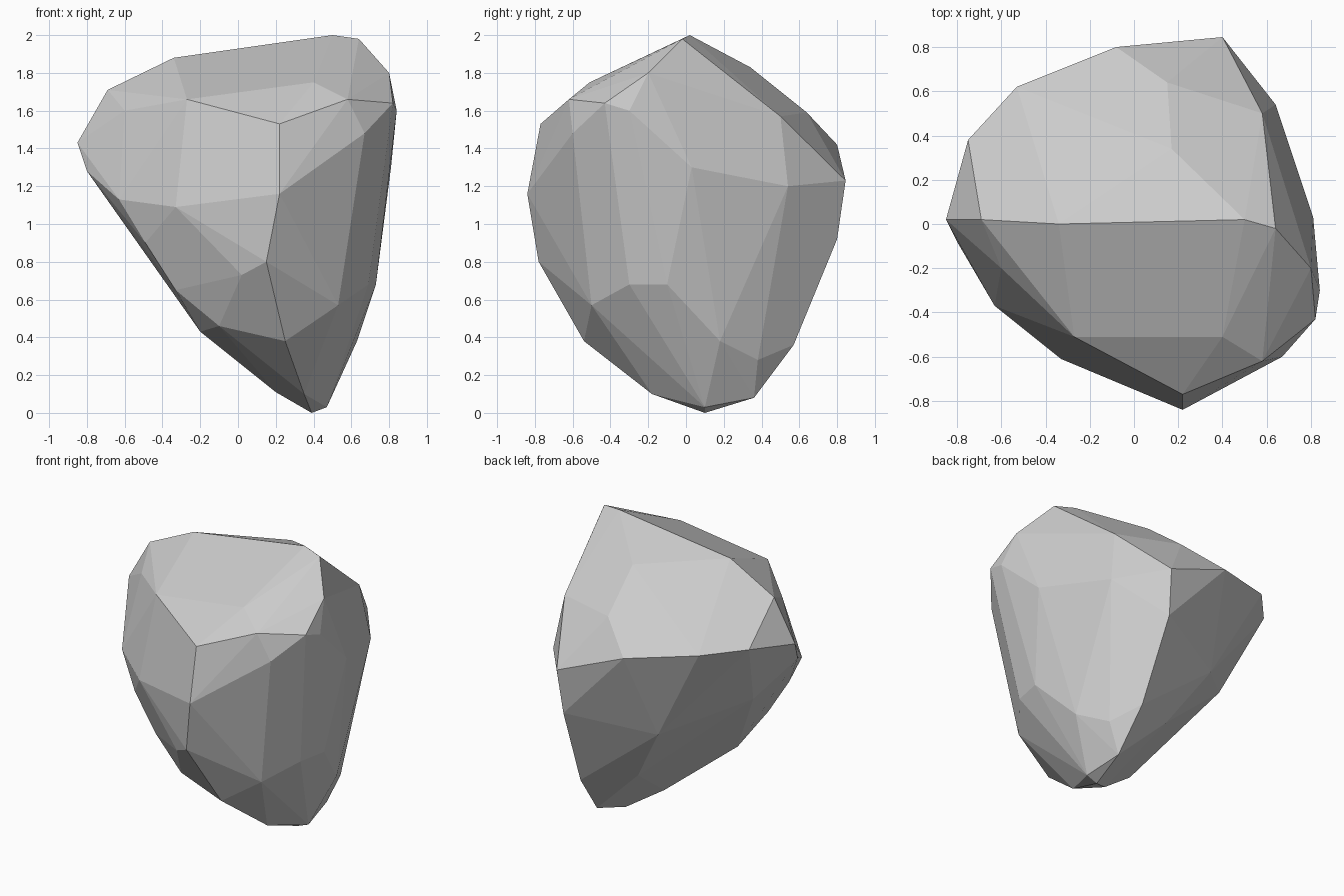
import bpy, bmesh, math

# Corner points of the rock, grouped in bands from the top down
crown = [(-.69, .02, 1.71), (-.34, 0, 1.88), (.5, .02, 2), (.64, -.02, 1.98),
         (.80, -.2, 1.8), (.17, .34, 1.83), (-.2, .5, 1.63), (.15, .64, 1.59), (.58, .5, 1.57)]
front_shoulder = [(-.6, -.2, 1.6), (-.27, -.51, 1.66), (.4, -.51, 1.75), (.58, -.62, 1.66),
                  (.82, -.43, 1.64), (.22, -.77, 1.53)]
back_shoulder = [(-.85, .02, 1.43), (-.75, .38, 1.5), (-.53, .62, 1.49),
                 (-.08, .8, 1.42), (.64, .54, 1.2), (.4, .845, 1.23)]
waist = [(-.8, -.08, 1.28), (-.63, -.37, 1.13), (-.33, -.61, 1.09), (.22, -.84, 1.16),
         (.67, -.6, 1.48), (.84, -.3, 1.6), (.81, .03, 1.3), (.38, .8, .92),
         (-.6, .12, 1.02), (.15, -.78, .8), (.02, -.7, .73), (-.49, -.43, .9),
         (.73, -.1, .68), (.69, -.3, .68), (.53, -.5, .57),
         (-.33, -.43, .65), (-.17, .55, .82)]
base = [(.63, .18, .38), (.41, .57, .36), (.52, .38, .28), (.08, .41, .42), (.25, -.54, .38),
        (-.1, -.48, .46), (-.2, -.28, .43), (.2, -.05, .11), (.35, -.18, .1),
        (.39, .1, 0), (.47, .1, .03), (.43, .36, .08)]

# Wrap the bands in a convex skin
bm = bmesh.new()
for band in (crown, front_shoulder, back_shoulder, waist, base):
    for p in band:
        bm.verts.new(p)
bmesh.ops.convex_hull(bm, input=bm.verts[:])
loose = [v for v in bm.verts if not v.link_faces]
bmesh.ops.delete(bm, geom=loose, context='VERTS')

# Merge nearly level triangles into broad chiselled facets
bmesh.ops.dissolve_limit(bm, angle_limit=math.radians(3), verts=bm.verts[:], edges=bm.edges[:])
bmesh.ops.recalc_face_normals(bm, faces=bm.faces[:])

mesh = bpy.data.meshes.new("rock")
bm.to_mesh(mesh)
bm.free()
rock = bpy.data.objects.new("rock", mesh)
bpy.context.collection.objects.link(rock)
